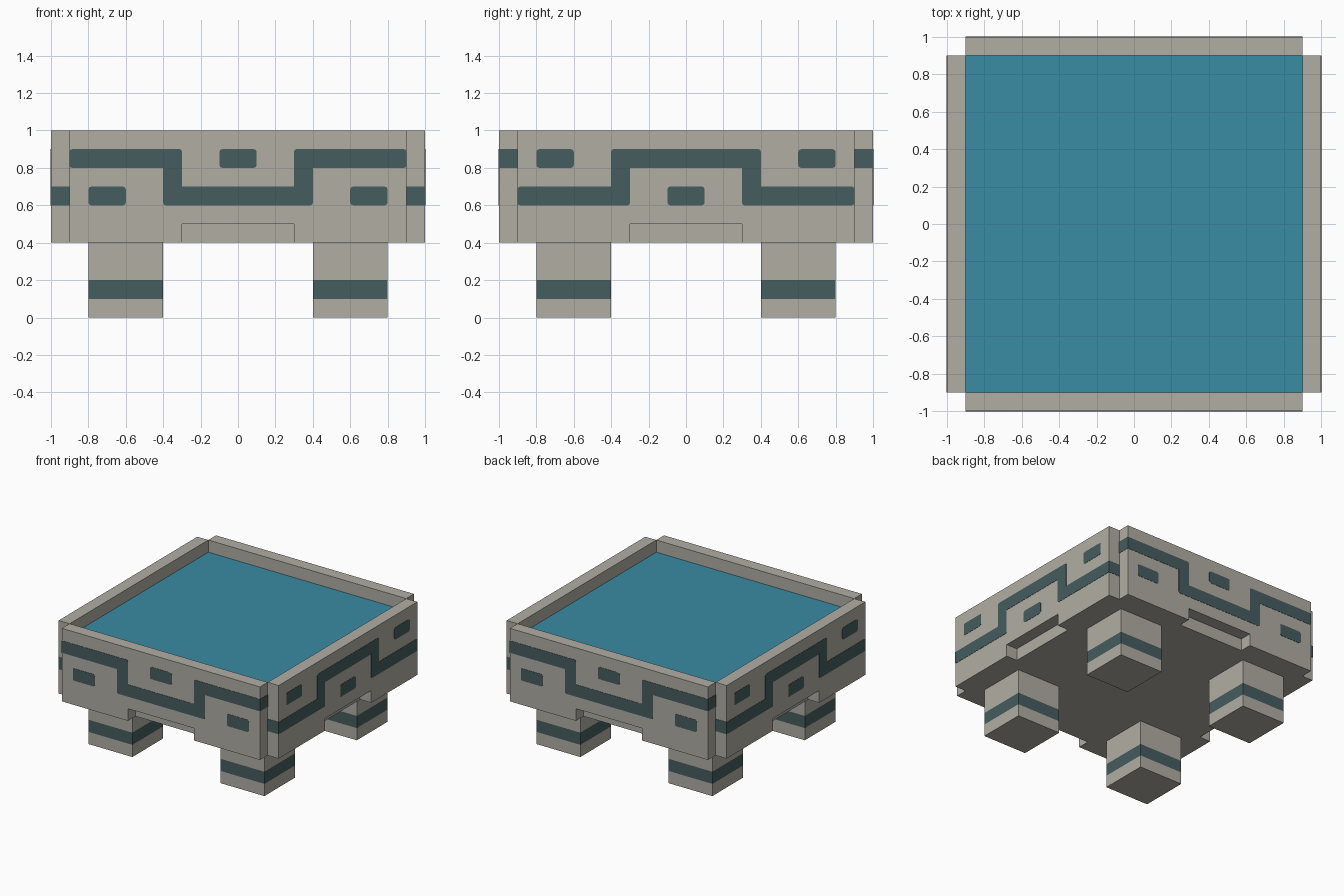
import bpy, bmesh, math
from mathutils import Matrix, Vector

cube = bpy.data.objects.get("Cube")
if cube:
    bpy.data.objects.remove(cube, do_unlink=True)


def material(name, rgb):
    m = bpy.data.materials.new(name)
    m.use_nodes = True
    m.diffuse_color = (*rgb, 1)
    bsdf = next(n for n in m.node_tree.nodes if n.type == 'BSDF_PRINCIPLED')
    bsdf.inputs["Base Color"].default_value = (*rgb, 1)
    bsdf.inputs["Roughness"].default_value = 0.9
    return m


STONE = material("pale stone", (0.44, 0.42, 0.37))
TEAL = material("dark teal", (0.061, 0.109, 0.114))
WATER = material("water blue", (0.042, 0.258, 0.366))


def finish(bm, name, mats, matrix=Matrix()):
    bmesh.ops.recalc_face_normals(bm, faces=bm.faces)
    bm.transform(matrix)
    mesh = bpy.data.meshes.new(name)
    bm.to_mesh(mesh)
    bm.free()
    for m in mats:
        mesh.materials.append(m)
    ob = bpy.data.objects.new(name, mesh)
    bpy.context.collection.objects.link(ob)
    return ob


def box_bmesh(lo, hi):
    bm = bmesh.new()
    bmesh.ops.create_cube(bm, size=1)
    lo, hi = Vector(lo), Vector(hi)
    bm.transform(Matrix.Translation((lo + hi) / 2) @ Matrix.Diagonal((*(hi - lo), 1)))
    return bm


def box(name, lo, hi, mat, matrix=Matrix()):
    return finish(box_bmesh(lo, hi), name, [mat], matrix)


def slab(name, outline, y, depth, mat, matrix, rounding=0):
    """Extrude an (x, z) outline from y towards +y, rounding outward corners."""
    bm = bmesh.new()
    verts = [bm.verts.new((x, y, z)) for x, z in outline]
    face = bm.faces.new(verts)
    face.normal_update()
    if rounding:
        outer = []
        for i, v in enumerate(verts):
            a = v.co - verts[i - 1].co
            b = verts[(i + 1) % len(verts)].co - v.co
            if a.cross(b).dot(face.normal) > 0:
                outer.append(v)
        bmesh.ops.bevel(bm, geom=outer, offset=rounding, segments=2,
                        profile=0.5, affect='VERTICES')
    ext = bmesh.ops.extrude_face_region(bm, geom=bm.faces[:])
    moved = [g for g in ext["geom"] if isinstance(g, bmesh.types.BMVert)]
    bmesh.ops.translate(bm, verts=moved, vec=(0, depth, 0))
    return finish(bm, name, [mat], matrix)


def rect(x0, x1, z0, z1):
    return [(x0, z0), (x1, z0), (x1, z1), (x0, z1)]


# Shared shapes, drawn for the side facing -y
PANEL = [(-0.9, 0.4), (-0.3, 0.4), (-0.3, 0.5), (0.3, 0.5),
         (0.3, 0.4), (0.9, 0.4), (0.9, 1), (-0.9, 1)]
half = [(0.4, 0.6), (0.4, 0.8), (0.9, 0.8), (0.9, 0.9), (0.3, 0.9), (0.3, 0.7)]
MEANDER = half + [(-x, z) for x, z in reversed(half)]
DASHES = [rect(-0.8, -0.6, 0.6, 0.7), rect(-0.1, 0.1, 0.8, 0.9), rect(0.6, 0.8, 0.6, 0.7)]
T = 0.002  # thickness of painted plates

# Four walls; the pattern is flipped vertically on the two sides
for k, side in enumerate(("front", "left", "back", "right")):
    turn = Matrix.Rotation(k * math.pi / 2, 4, 'Z')

    def flip(points):
        return [(x, 1.5 - z) for x, z in points] if k % 2 else points

    slab(side + "_wall", PANEL, -1, 0.1, STONE, turn)
    slab(side + "_meander", flip(MEANDER), -1 - T, T, TEAL, turn, 0.012)
    for i, dash in enumerate(DASHES):
        slab(f"{side}_dash_{i + 1}", flip(dash), -1 - T, T, TEAL, turn, 0.015)
    # Meander carried around the wall ends
    z = 0.6 if k % 2 else 0.8
    for s, end in ((-1, "a"), (1, "b")):
        x0, x1 = sorted((s * 0.9, s * (0.9 + T)))
        box(f"{side}_end_band_{end}", (x0, -1 - T, z), (x1, -0.9, z + 0.1), TEAL, turn)

# Basin body and water surface
box("basin_body", (-0.9, -0.9, 0.4), (0.9, 0.9, 0.88), STONE)
box("water", (-0.9, -0.9, 0.88), (0.9, 0.9, 0.9), WATER)

# Legs with a painted band cut into them
for sx, xn in ((1, "left"), (-1, "right")):
    for sy, yn in ((-1, "front"), (1, "back")):
        bm = box_bmesh((-0.2, -0.2, 0), (0.2, 0.2, 0.4))
        for z in (0.1, 0.2):
            bmesh.ops.bisect_plane(bm, geom=bm.verts[:] + bm.edges[:] + bm.faces[:],
                                   plane_co=(0, 0, z), plane_no=(0, 0, 1))
        for f in bm.faces:
            f.material_index = int(0.1 < f.calc_center_median().z < 0.2)
        finish(bm, f"{yn}_{xn}_leg", [STONE, TEAL],
               Matrix.Translation((sx * 0.6, sy * 0.6, 0)))
